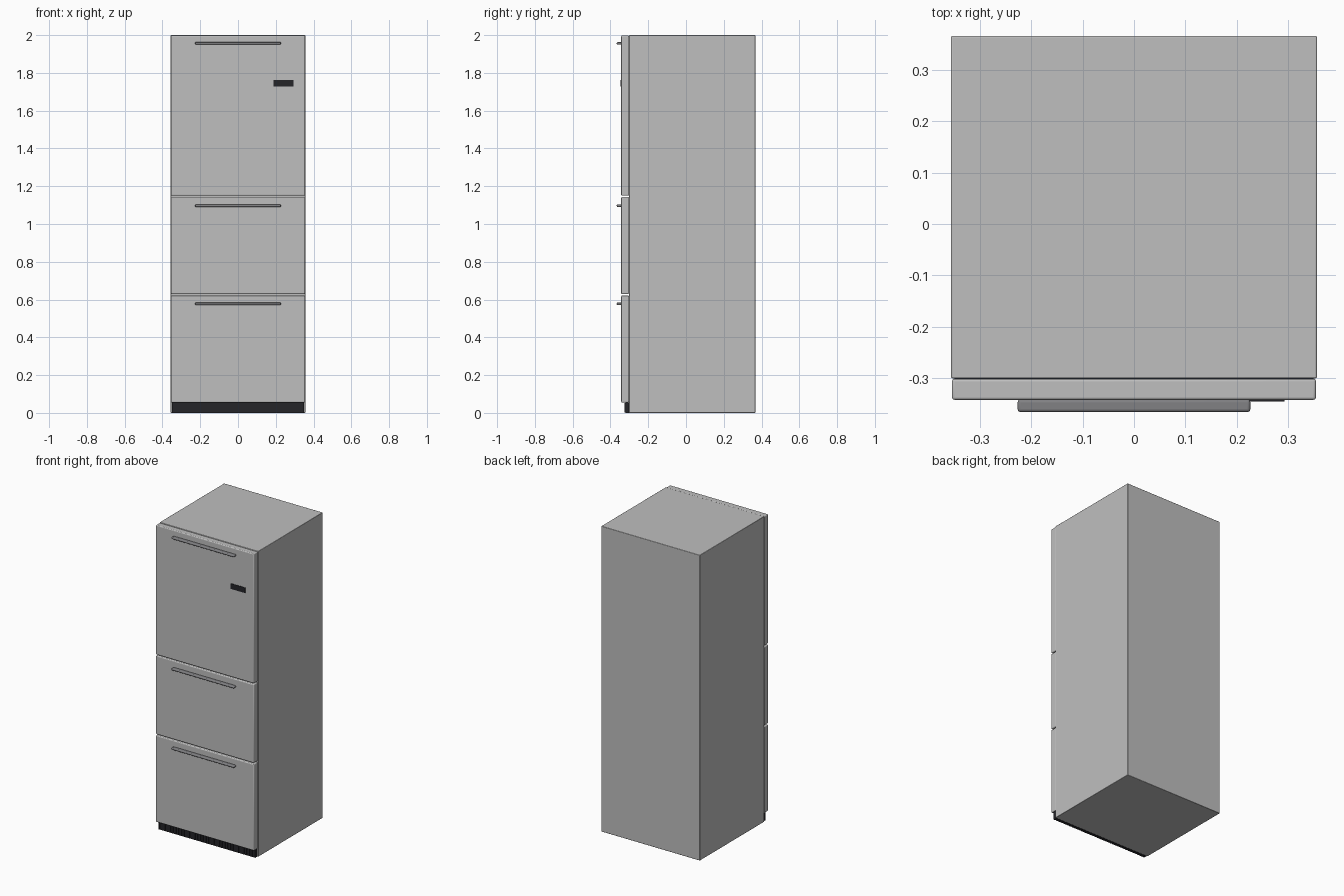
import bpy

old = bpy.data.objects.get("Cube")
if old:
    bpy.data.objects.remove(old, do_unlink=True)


def material(name, rgb, roughness=0.5):
    m = bpy.data.materials.new(name)
    m.use_nodes = True
    m.diffuse_color = (*rgb, 1)
    bsdf = m.node_tree.nodes["Principled BSDF"]
    bsdf.inputs["Base Color"].default_value = (*rgb, 1)
    bsdf.inputs["Roughness"].default_value = roughness
    return m


steel = material("light grey steel", (0.52, 0.52, 0.52))
handle_grey = material("handle grey", (0.22, 0.22, 0.23))
black = material("black plastic", (0.018, 0.018, 0.022))


def box(name, x, y, z, mat, bevel=0.0, segments=3):
    """Box between (min, max) pairs, with optional rounded edges."""
    spans = (x, y, z)
    bpy.ops.mesh.primitive_cube_add(size=1, location=[(a + b) / 2 for a, b in spans])
    ob = bpy.context.object
    ob.name = name
    ob.scale = [b - a for a, b in spans]
    bpy.ops.object.transform_apply(location=False, rotation=False, scale=True)
    ob.data.materials.append(mat)
    if bevel:
        mod = ob.modifiers.new("rounded edges", "BEVEL")
        mod.width = bevel
        mod.segments = segments
        bpy.ops.object.shade_smooth_by_angle()
    return ob


# Cabinet
box("cabinet", (-0.357, 0.357), (-0.301, 0.367), (0, 2), steel, 0.003, 2)

# Upper door and two drawers, each with a bar handle near its top edge
fronts = (("upper_door", 1.15, 1.998, 1.956),
          ("middle_drawer", 0.629, 1.143, 1.097),
          ("lower_drawer", 0.055, 0.621, 0.577))
for name, bottom, top, grip in fronts:
    box(name, (-0.355, 0.355), (-0.343, -0.302), (bottom, top), steel, 0.005)
    box(name + "_handle", (-0.227, 0.227), (-0.367, -0.342),
        (grip - 0.007, grip + 0.007), handle_grey, 0.006, 4)

# Display on the upper door
box("display_panel", (0.188, 0.294), (-0.346, -0.342), (1.727, 1.762), black)

# Kick plate with fine upright ribs
box("kick_plate", (-0.35, 0.35), (-0.321, -0.3), (0, 0.055), black)
ribs = 36
for i in range(ribs):
    x = -0.345 + 0.69 * i / (ribs - 1)
    box("kick_plate_rib", (x - 0.005, x + 0.005), (-0.325, -0.32), (0.002, 0.053), black)
